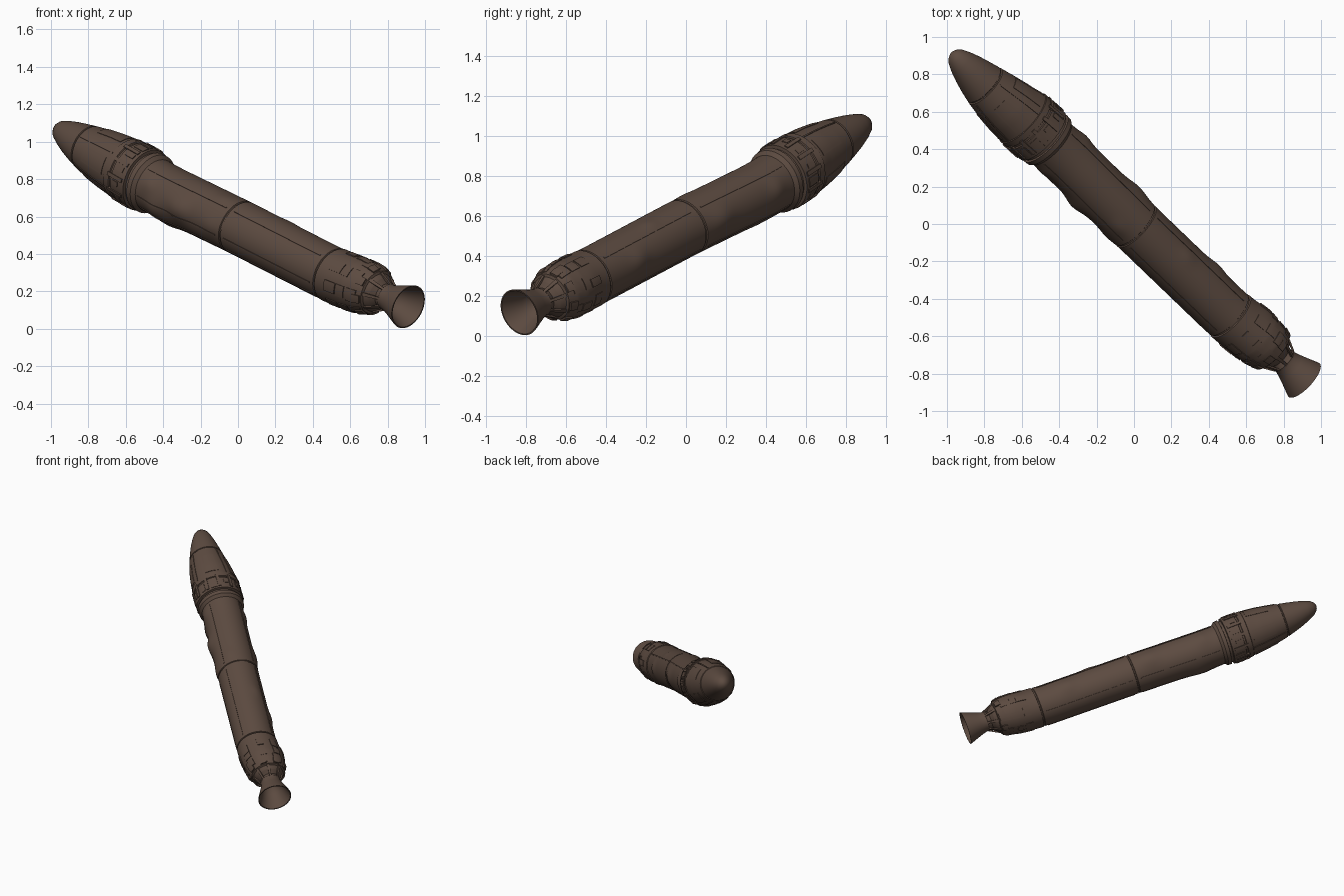
import bpy, bmesh, math, random
from mathutils import Vector

if "Cube" in bpy.data.objects:
    bpy.data.objects.remove(bpy.data.objects["Cube"])

random.seed(4)
brown = bpy.data.materials.new("dark_brown")
brown.diffuse_color = (0.108, 0.07, 0.052, 1)
brown.use_nodes = True
brown.node_tree.nodes["Principled BSDF"].inputs["Base Color"].default_value = brown.diffuse_color

# Slightly sagging centre line: distance from nose tip, point
LINE = [(0, (-.975, .915, 1.075)), (.27, (-.80, .74, .965)), (.53, (-.618, .585, .867)),
        (.86, (-.39, .385, .735)), (1.455, (.01, -.01, .542)), (2.193, (.51, -.49, .287)),
        (2.54, (.77, -.70, .185)), (2.745, (.91, -.835, .117))]
U = (Vector(LINE[0][1]) - Vector(LINE[-1][1])).normalized()
E1 = U.cross(Vector((0, 0, 1))).normalized()
E2 = E1.cross(U)


def linear(d):
    for (a, p), (b, q) in zip(LINE, LINE[1:]):
        if d <= b or b == LINE[-1][0]:
            return Vector(p).lerp(Vector(q), (d - a) / (b - a))


def centre(d):
    return sum((linear(d + k * .03) for k in range(-3, 4)), Vector()) / 7


# Outer radius along the hull
HULL = [(0, 0), (.004, .018), (.014, .034), (.035, .053), (.08, .073), (.14, .093), (.20, .109),
        (.264, .124), (.267, .119), (.273, .119), (.276, .127), (.36, .143), (.46, .158), (.56, .167),
        (.563, .172), (.60, .172), (.603, .165), (.615, .165), (.618, .173), (.715, .173),
        (.718, .156), (.735, .156), (.738, .168), (.765, .166), (.785, .148),
        (1.445, .147), (1.448, .141), (1.456, .141), (1.459, .147),
        (2.185, .147), (2.188, .141), (2.196, .141), (2.199, .150), (2.38, .150),
        (2.45, .141), (2.505, .122), (2.51, .108), (2.535, .092), (2.56, .06)]
# Dents and swellings: distance, angle, height, length, angular width
BUMPS = [(.90, 5, .010, .05, 22), (1.32, 0, .014, .08, 25), (1.95, 5, .010, .06, 22),
         (1.12, 185, .020, .07, 25), (1.38, 190, .008, .06, 20), (.93, 215, .014, .06, 25),
         (1.0, 255, .010, .07, 25), (1.75, 60, .005, .05, 15), (.55, 10, .007, .05, 20),
         (1.35, 120, .005, .05, 15), (.85, 165, .008, .04, 18), (2.32, 10, .007, .06, 25)]


def radius(d, ang):
    r = HULL[-1][1]
    for (a, p), (b, q) in zip(HULL, HULL[1:]):
        if d <= b:
            r = p + (q - p) * (d - a) / (b - a)
            break
    if .3 < d < 2.45:
        for bd, ba, h, l, w in BUMPS:
            da = (ang - ba + 180) % 360 - 180
            r += h * math.exp(-((d - bd) / l) ** 2 - (da / w) ** 2)
    return r


def at(d, ang, r):
    t = math.radians(ang)
    return centre(d) + (E1 * math.cos(t) + E2 * math.sin(t)) * r


def finish(name, bm, angle=30):
    bmesh.ops.remove_doubles(bm, verts=bm.verts, dist=1e-6)
    bmesh.ops.recalc_face_normals(bm, faces=bm.faces)
    me = bpy.data.meshes.new(name)
    bm.to_mesh(me)
    bm.free()
    ob = bpy.data.objects.new(name, me)
    bpy.context.collection.objects.link(ob)
    me.materials.append(brown)
    bpy.ops.object.select_all(action='DESELECT')
    ob.select_set(True)
    bpy.context.view_layer.objects.active = ob
    bpy.ops.object.shade_smooth_by_angle(angle=math.radians(angle))
    return ob


def grid(bm, rows, closed):
    vs = [[bm.verts.new(p) for p in row] for row in rows]
    n = len(rows[0])
    for a, b in zip(vs, vs[1:]):
        for i in range(n if closed else n - 1):
            j = (i + 1) % n
            bm.faces.new((a[i], a[j], b[j], b[i]))


def tube(name, stations, rad=None, n=72):
    bm = bmesh.new()
    angs = [360 * i / n for i in range(n)]
    grid(bm, [[at(d, a, rad(d, a) if rad else r) for a in angs] for d, r in stations], True)
    return finish(name, bm)


def plates(name, specs):
    """Curved plates lying on the hull: d0, d1, angle0, angle1, height."""
    bm = bmesh.new()
    for d0, d1, a0, a1, h in specs:
        nd, na = max(2, int((d1 - d0) / .03) + 1), max(2, int((a1 - a0) / 5) + 1)
        loops = []
        for off in (-.006, h):
            loops.append([[bm.verts.new(at(d, a, radius(d, a) + off))
                           for a in [a0 + (a1 - a0) * j / na for j in range(na + 1)]]
                          for d in [d0 + (d1 - d0) * i / nd for i in range(nd + 1)]])
        lo, hi = loops
        for g in loops:
            for i in range(nd):
                for j in range(na):
                    bm.faces.new((g[i][j], g[i][j + 1], g[i + 1][j + 1], g[i + 1][j]))
        rim = [(0, j) for j in range(na)] + [(i, na) for i in range(nd)]
        rim += [(nd, j) for j in range(na, 0, -1)] + [(i, 0) for i in range(nd, 0, -1)]
        for (i, j), (k, l) in zip(rim, rim[1:] + rim[:1]):
            bm.faces.new((lo[i][j], lo[k][l], hi[k][l], hi[i][j]))
    return finish(name, bm)


# Hull in three sections, sharing the same profile
def section(name, d0, d1):
    ds = {d for d, r in HULL if d0 <= d <= d1} | {d0, d1}
    ds |= {d0 + .02 * k for k in range(1, int((d1 - d0) / .02)) if d0 + .02 * k > .28}
    tube(name, [(d, 0) for d in sorted(ds)], radius)


section("nose_fairing", 0, .735)
section("main_tank", .735, 2.196)
section("engine_section", 2.196, 2.56)

# Hollow engine bell with rim and collar
bell = [(2.54, .062), (2.575, .068), (2.585, .074), (2.60, .072), (2.64, .084), (2.69, .102),
        (2.735, .119), (2.745, .122)]
inner = [(2.745, .115), (2.69, .094), (2.64, .076), (2.60, .06), (2.575, .03), (2.57, 0)]
tube("engine_bell", bell + inner)

# Interstage ribs, and panels on fairing and engine section
plates("collar_ribs", [(.59, .70, a, a + 7, .006) for a in range(0, 360, 30)])
plates("collar_panels", [(.635, .635 + random.uniform(.03, .07), a + 10, a + random.uniform(17, 27), .004)
                         for a in range(0, 360, 30)])
plates("fairing_panels", [(.36, .54, a, a + 34, .003) for a in (15, 85, 160, 230, 300)])
plates("fairing_strips", [(.29, .56, a, a + 3, .004) for a in (62, 145, 215, 285)])
plates("engine_panels", [(d, d + random.uniform(.04, .08), a, a + random.uniform(14, 30), random.uniform(.003, .007))
                         for d in (2.27, 2.35, 2.42) for a in range(0, 360, 45)])
plates("engine_end_blocks", [(2.46, 2.50, a, a + 20, .009) for a in range(10, 370, 45)])

# Long cable ducts on the tank
plates("tank_ducts", [(d, d + l, a, a + 3, .003)
                      for d, l in ((.80, .62), (1.48, .68)) for a in (40, 135, 200, 232, 310)])

# Struts between the engine section and the bell
bm = bmesh.new()
for k in range(8):
    a = k * 45 + 5
    for da, r0, r1 in ((0, .118, .070),):
        rows = []
        for d, r in ((2.49, r0), (2.59, r1)):
            rows.append([at(d, a - 5, r - .006), at(d, a + 5, r - .006), at(d, a + 5, r + .006), at(d, a - 5, r + .006)])
        grid(bm, rows, True)
finish("engine_struts", bm)
